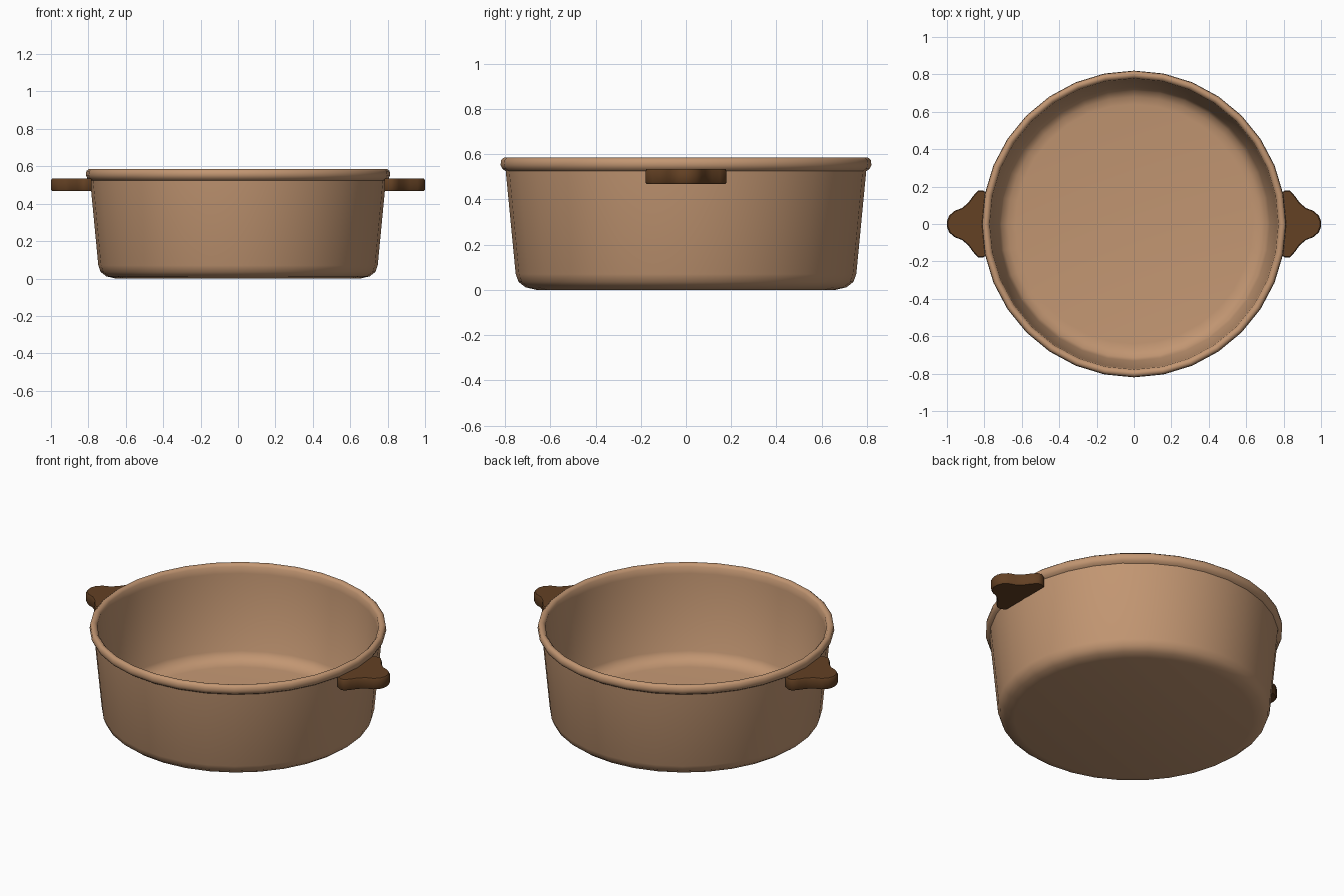
import bpy, bmesh, math

if "Cube" in bpy.data.objects:
    bpy.data.objects.remove(bpy.data.objects["Cube"])

def material(name, rgb):
    m = bpy.data.materials.new(name)
    m.diffuse_color = (*rgb, 1)
    m.use_nodes = True
    m.node_tree.nodes["Principled BSDF"].inputs["Base Color"].default_value = m.diffuse_color
    return m

clay = material("tan clay", (0.54, 0.305, 0.168))
wood = material("dark brown", (0.125, 0.052, 0.017))

def finish(name, bm, mat, angle):
    bmesh.ops.recalc_face_normals(bm, faces=bm.faces)
    me = bpy.data.meshes.new(name)
    bm.to_mesh(me)
    bm.free()
    me.materials.append(mat)
    ob = bpy.data.objects.new(name, me)
    bpy.context.collection.objects.link(ob)
    bpy.ops.object.select_all(action='DESELECT')
    ob.select_set(True)
    bpy.context.view_layer.objects.active = ob
    bpy.ops.object.shade_smooth_by_angle(angle=math.radians(angle))
    return ob

# Pot: thin-walled lathe with rounded base and beaded rim
profile = [(0.66, 0), (0.71, 0.012), (0.74, 0.035), (0.753, 0.07),
           (0.797, 0.525), (0.812, 0.535), (0.82, 0.552), (0.817, 0.575),
           (0.805, 0.585), (0.79, 0.583), (0.778, 0.57), (0.774, 0.53),
           (0.732, 0.08), (0.715, 0.05), (0.68, 0.03), (0.64, 0.025)]
SIDES = 32
bm = bmesh.new()
rings = []
for r, z in profile:
    rings.append([bm.verts.new((r * 0.992 * math.cos(2 * math.pi * i / SIDES),
                                r * math.sin(2 * math.pi * i / SIDES), z))
                  for i in range(SIDES)])
for a, b in zip(rings, rings[1:]):
    for i in range(SIDES):
        j = (i + 1) % SIDES
        bm.faces.new((a[i], a[j], b[j], b[i]))
bm.faces.new(rings[0])
bm.faces.new(rings[-1])
finish("pot_body", bm, clay, 50)

# Handles: flared flat lugs on each side, softened edges
half = [(0.783, 0.165), (0.81, 0.18), (0.835, 0.178), (0.86, 0.15),
        (0.885, 0.115), (0.92, 0.085), (0.96, 0.07), (0.988, 0.045), (1.0, 0.015)]
outline = [(x, -y) for x, y in half] + [(x, y) for x, y in reversed(half)]
for side, name in ((1, "right_handle"), (-1, "left_handle")):
    bm = bmesh.new()
    layers = []
    for z, k in ((0.468, 0.97), (0.476, 1), (0.526, 1), (0.534, 0.97)):
        layers.append([bm.verts.new((side * (0.783 + (x - 0.783) * k), y * k, z))
                       for x, y in outline])
    n = len(outline)
    for a, b in zip(layers, layers[1:]):
        for i in range(n):
            j = (i + 1) % n
            bm.faces.new((a[i], a[j], b[j], b[i]))
    bm.faces.new(layers[0])
    bm.faces.new(layers[-1])
    finish(name, bm, wood, 40)
